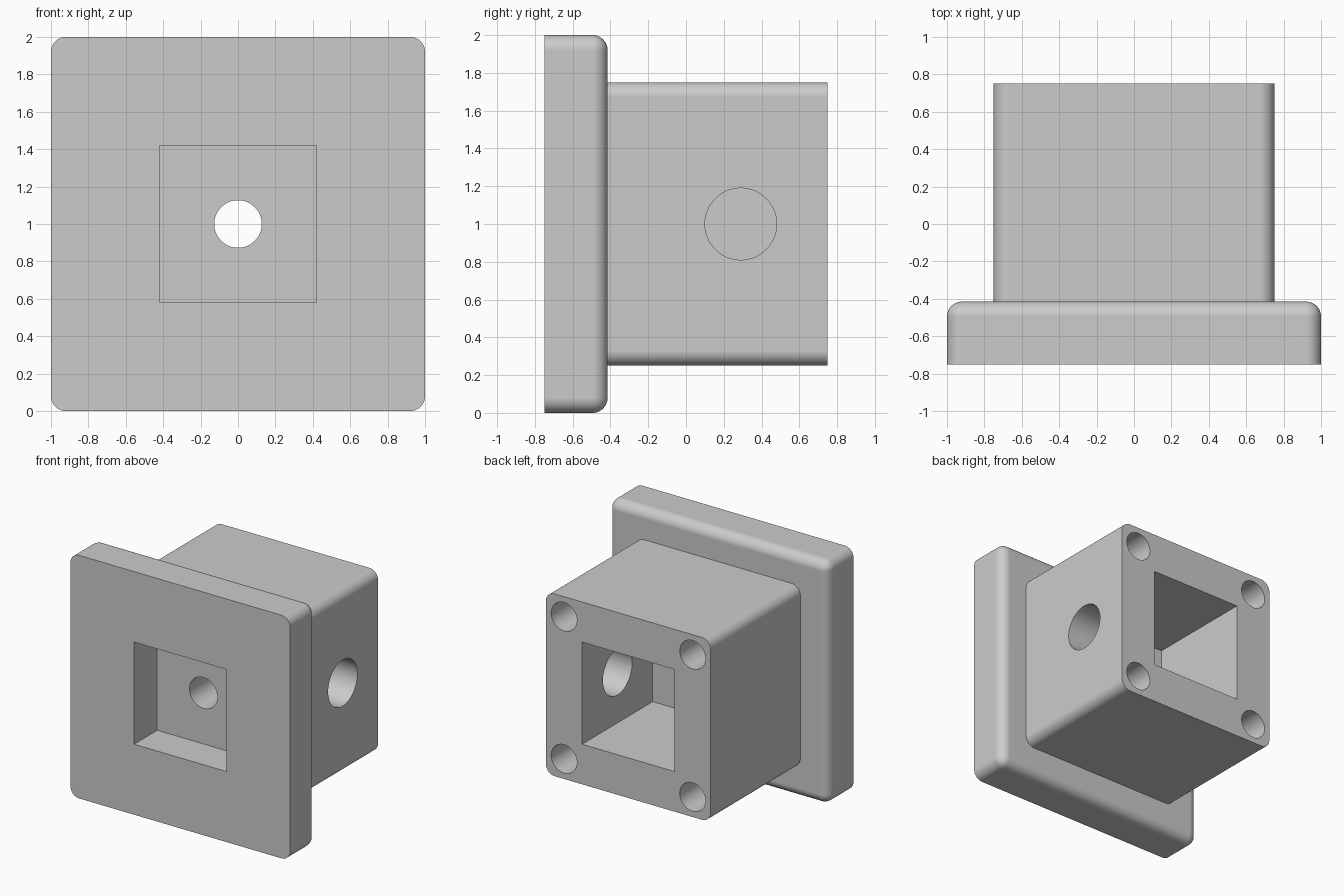
import bpy, bmesh, math
from mathutils import Vector, Matrix

if "Cube" in bpy.data.objects:
    bpy.data.objects.remove(bpy.data.objects["Cube"], do_unlink=True)

FRONT, STEP, BACK = -0.75, -0.415, 0.75   # depth of front, plate back, block back
FILLET = 0.08
MID = 1.0                                 # height of the centre line

grey = bpy.data.materials.new("plain grey")
grey.use_nodes = True
grey.diffuse_color = (0.6, 0.6, 0.6, 1)
grey.node_tree.nodes["Principled BSDF"].inputs["Base Color"].default_value = grey.diffuse_color


def finish(bm, name):
    mesh = bpy.data.meshes.new(name)
    bmesh.ops.recalc_face_normals(bm, faces=bm.faces)
    bm.to_mesh(mesh)
    bm.free()
    mesh.materials.append(grey)
    obj = bpy.data.objects.new(name, mesh)
    bpy.context.collection.objects.link(obj)
    return obj


def square_bar(name, half, y0, y1, fillet=0, round_back=False):
    """Square bar along y, with rounded long edges and optionally a rounded back rim."""
    bm = bmesh.new()
    bmesh.ops.create_cube(bm, size=1)
    for v in bm.verts:
        v.co = Vector((v.co.x * 2 * half, y0 if v.co.y < 0 else y1, MID + v.co.z * 2 * half))
    if fillet:
        edges = []
        for e in bm.edges:
            a, b = (v.co.y for v in e.verts)
            if abs(a - b) > 1e-4 or (round_back and min(a, b) > y1 - 1e-4):
                edges.append(e)
        bmesh.ops.bevel(bm, geom=edges, offset=fillet, segments=10, profile=0.5, affect='EDGES')
    return finish(bm, name)


def drill(name, radius, start, end):
    """Round cutter between two points."""
    start, end = Vector(start), Vector(end)
    turn = (end - start).to_track_quat('Z', 'Y').to_matrix().to_4x4()
    bm = bmesh.new()
    bmesh.ops.create_cone(bm, cap_ends=True, segments=64, radius1=radius, radius2=radius,
                          depth=(end - start).length,
                          matrix=Matrix.Translation((start + end) / 2) @ turn)
    return finish(bm, name)


def combine(target, tool, operation):
    mod = target.modifiers.new(tool.name, 'BOOLEAN')
    mod.operation, mod.solver, mod.object = operation, 'EXACT', tool
    bpy.context.view_layer.objects.active = target
    bpy.ops.object.modifier_apply(modifier=mod.name)
    bpy.data.objects.remove(tool, do_unlink=True)


# Wide front plate joined to the square block behind it
housing = square_bar("flanged_housing", 1.0, FRONT, STEP, FILLET, round_back=True)
combine(housing, square_bar("block", 0.75, STEP - 0.15, BACK, FILLET), 'UNION')

# Square pockets, the bore between them and the side port
cutters = [
    square_bar("front_pocket", 0.42, FRONT - 0.1, FRONT + 0.3),
    square_bar("back_pocket", 0.42, -0.167, BACK + 0.1),
    drill("centre_bore", 0.127, (0, -0.6, MID), (0, 0.1, MID)),
    drill("side_port", 0.19, (0.2, 0.29, MID), (0.9, 0.29, MID)),
]

# Blind screw holes in the back corners
for sx in (-1, 1):
    for sz in (-1, 1):
        x, z = sx * 0.585, MID + sz * 0.585
        cutters.append(drill("screw_hole", 0.117, (x, -0.05, z), (x, BACK + 0.1, z)))

for cutter in cutters:
    combine(housing, cutter, 'DIFFERENCE')

# Smooth fillets and bores, flat faces
bpy.ops.object.select_all(action='DESELECT')
housing.select_set(True)
bpy.context.view_layer.objects.active = housing
bpy.ops.object.shade_smooth_by_angle(angle=math.radians(30))
weighted = housing.modifiers.new("weighted_normals", 'WEIGHTED_NORMAL')
weighted.keep_sharp = True
